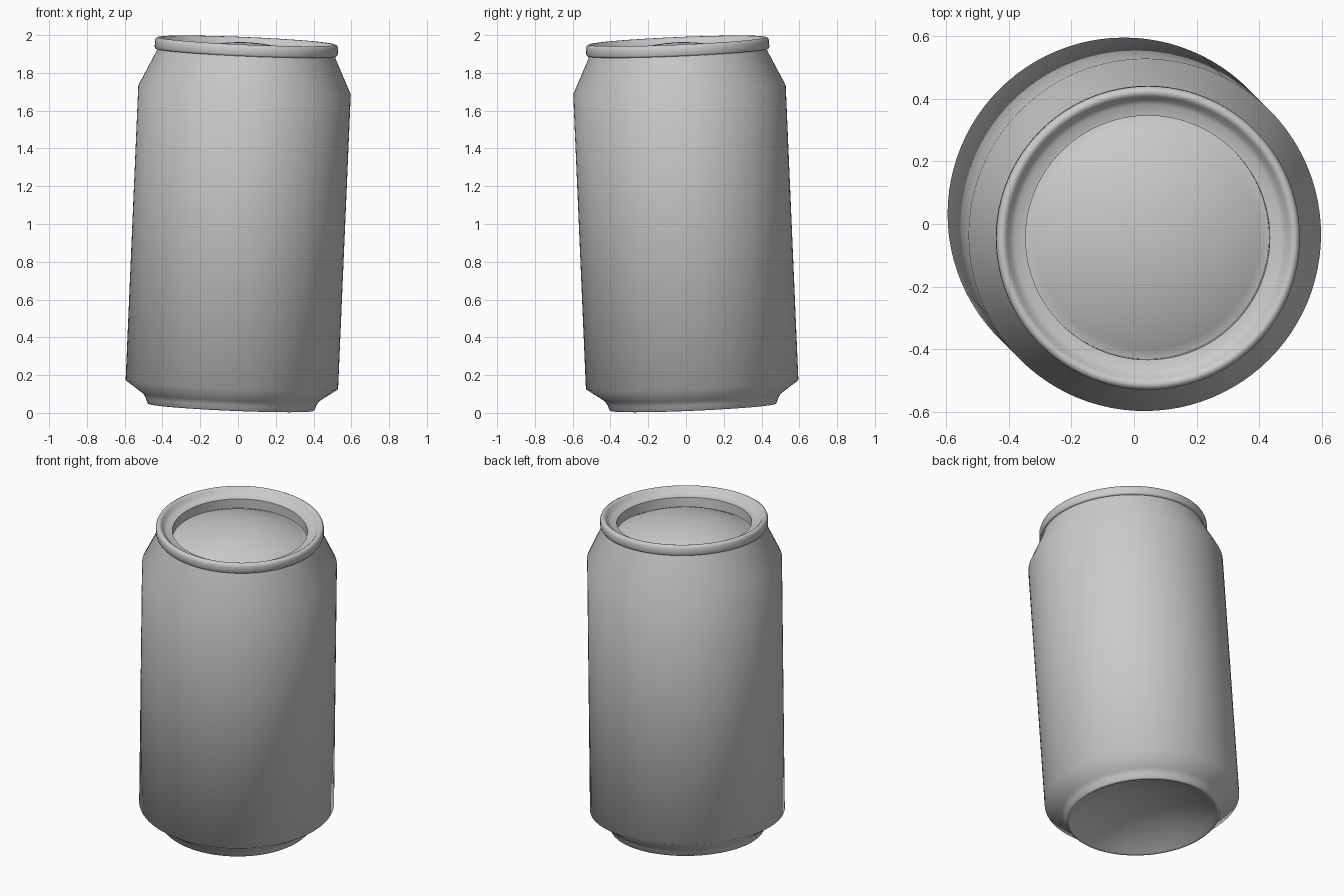
import bpy, math
from mathutils import Matrix, Vector

if "Cube" in bpy.data.objects:
    bpy.data.objects.remove(bpy.data.objects["Cube"])

SEG = 96
metal = bpy.data.materials.new("plain_grey")
metal.diffuse_color = (0.6, 0.6, 0.6, 1)
metal.use_nodes = True
metal.node_tree.nodes["Principled BSDF"].inputs["Base Color"].default_value = metal.diffuse_color

# The whole can leans slightly to the right and forward
axis = Vector((0.043, -0.043, 1)).normalized()
lean = Vector((0, 0, 1)).rotation_difference(axis).to_matrix().to_4x4()
place = Matrix.Translation((-0.039, 0.039, 0)) @ lean


def lathe(name, profile, smooth_angle):
    """Spin (radius, height) points round the can axis; radius 0 makes a pole."""
    verts, rings, faces = [], [], []
    for r, z in profile:
        n = 1 if r == 0 else SEG
        rings.append([len(verts) + i for i in range(n)])
        verts += [(r * math.cos(math.tau * i / SEG), r * math.sin(math.tau * i / SEG), z)
                  for i in range(n)]
    for a, b in zip(rings, rings[1:]):
        for i in range(SEG):
            j = (i + 1) % SEG
            if len(b) == 1:
                faces.append((a[i], a[j], b[0]))
            elif len(a) == 1:
                faces.append((a[0], b[j], b[i]))
            else:
                faces.append((a[i], a[j], b[j], b[i]))
    mesh = bpy.data.meshes.new(name)
    mesh.from_pydata(verts, [], faces)
    mesh.materials.append(metal)
    mesh.transform(place)
    obj = bpy.data.objects.new(name, mesh)
    bpy.context.collection.objects.link(obj)
    bpy.context.view_layer.objects.active = obj
    obj.select_set(True)
    bpy.ops.object.shade_smooth_by_angle(angle=math.radians(smooth_angle))
    obj.select_set(False)


def dome(radius, edge_z, rise, steps=12):
    """Spherical cap points from the edge to the pole."""
    big = (radius ** 2 + rise ** 2) / (2 * rise)
    top = math.asin(radius / big)
    pts = [(big * math.sin(top * (1 - k / steps)),
            edge_z + rise - big + big * math.cos(top * (1 - k / steps)))
           for k in range(steps)]
    return pts + [(0, edge_z + rise)]


# Underside: pushed-in dome, running from the pole out to the standing ring
lathe("base_dome", dome(0.42, 0.035, 0.11)[::-1], 60)

# Wall: standing ring, foot, straight side, sloped shoulder
lathe("can_wall", [(0.42, 0.035), (0.428, 0.03), (0.438, 0.03), (0.444, 0.036),
                   (0.452, 0.06), (0.468, 0.084), (0.563, 0.15),
                   (0.563, 1.713), (0.474, 1.90), (0.472, 1.915)], 65)

# Rolled rim with its inner slope down to the lid
lathe("rim", [(0.468, 1.912), (0.480, 1.912), (0.485, 1.92), (0.485, 1.955),
              (0.480, 1.967), (0.470, 1.973), (0.460, 1.971), (0.452, 1.964),
              (0.440, 1.945), (0.425, 1.935), (0.39, 1.93)], 65)

# Lid: hidden well wall and raised dome
lathe("lid_dome", [(0.39, 1.93), (0.39, 1.87)] + dome(0.388, 1.87, 0.095), 50)
